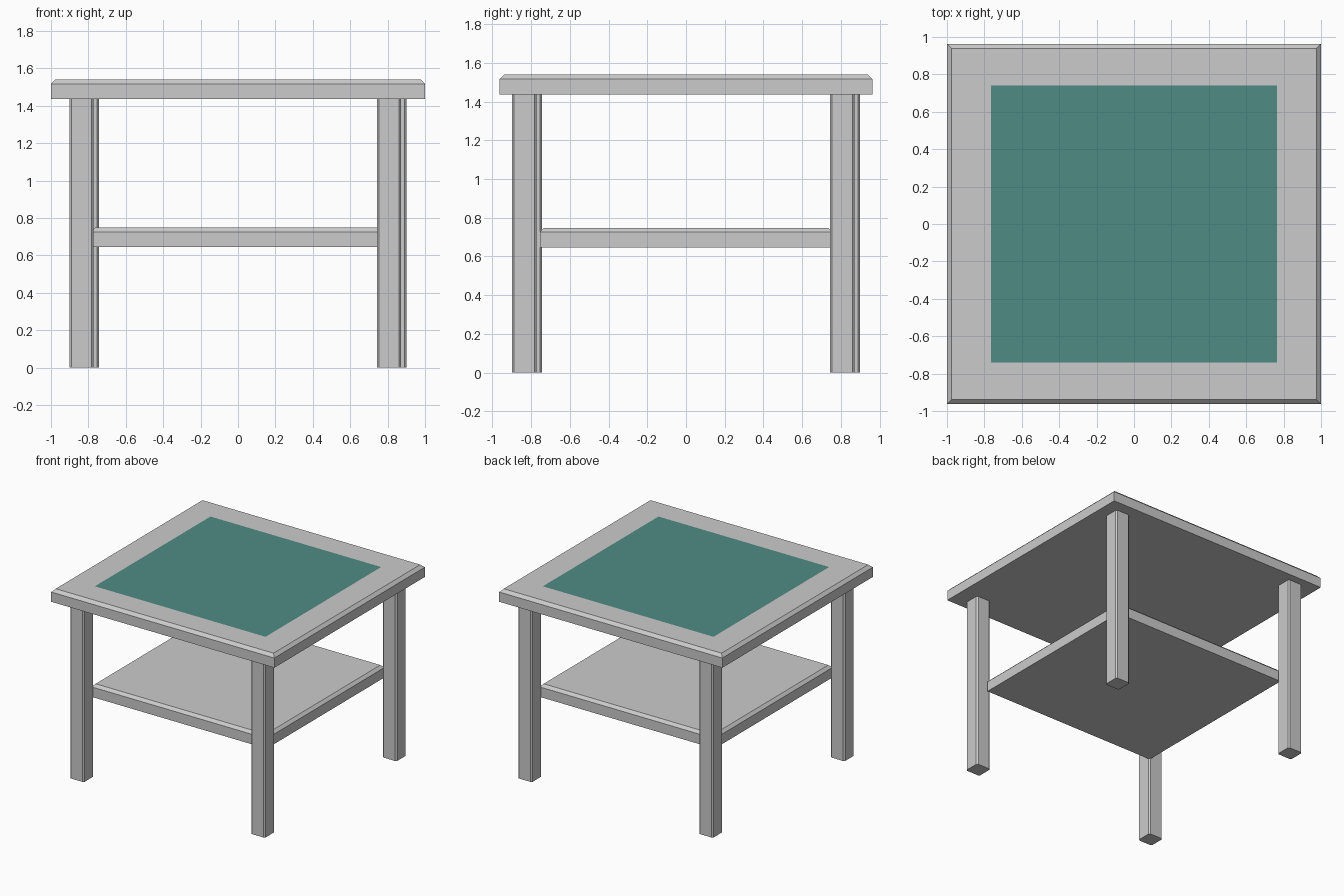
import bpy, bmesh
from mathutils import Matrix, Vector

if "Cube" in bpy.data.objects:
    bpy.data.objects.remove(bpy.data.objects["Cube"])


def box(name, size, center, bevel_edges, bevel, edit=None):
    """Box with a one-step chamfer on the edges picked by bevel_edges."""
    bm = bmesh.new()
    bmesh.ops.create_cube(bm, size=1, matrix=Matrix.Diagonal((*size, 1)))
    edges = [e for e in bm.edges if bevel_edges(e)]
    bmesh.ops.bevel(bm, geom=edges, offset=bevel, segments=1,
                    affect='EDGES', profile=0.5)
    if edit:
        edit(bm)
    mesh = bpy.data.meshes.new(name)
    bm.to_mesh(mesh)
    bm.free()
    obj = bpy.data.objects.new(name, mesh)
    obj.location = center
    bpy.context.collection.objects.link(obj)
    return obj


def top_edge(e):
    return all(v.co.z > 0 for v in e.verts)


def upright_edge(e):
    return abs(e.verts[0].co.z - e.verts[1].co.z) > 0.1


def inlay(bm):
    """Inset the top face into a flush coloured panel."""
    top = max(bm.faces, key=lambda f: f.calc_center_median().z)
    bmesh.ops.inset_region(bm, faces=[top], thickness=0.2)
    for v in top.verts:
        v.co.x = 0.765 if v.co.x > 0 else -0.765
        v.co.y = 0.74 if v.co.y > 0 else -0.74
    top.material_index = 1


# Tabletop with flush teal panel
tabletop = box("tabletop", (2, 1.926, 0.103), (0, 0, 1.4885), top_edge, 0.024, inlay)
teal = bpy.data.materials.new("teal_panel")
teal.diffuse_color = (0.08, 0.26, 0.23, 1)
teal.use_nodes = True
teal.node_tree.nodes["Principled BSDF"].inputs["Base Color"].default_value = teal.diffuse_color
tabletop.data.materials.append(None)
tabletop.data.materials.append(teal)

# Lower shelf, its corners let into the legs
box("shelf", (1.57, 1.51, 0.103), (0, 0, 0.6965), top_edge, 0.022)

# Legs, turned a quarter from corner to corner
pos = Vector((-0.836, -0.807))
for name in ("front_left_leg", "front_right_leg", "back_right_leg", "back_left_leg"):
    box(name, (0.128, 0.128, 1.437), (pos.x, pos.y, 0.7185), upright_edge, 0.011)
    pos = Vector((-pos.y, pos.x))
